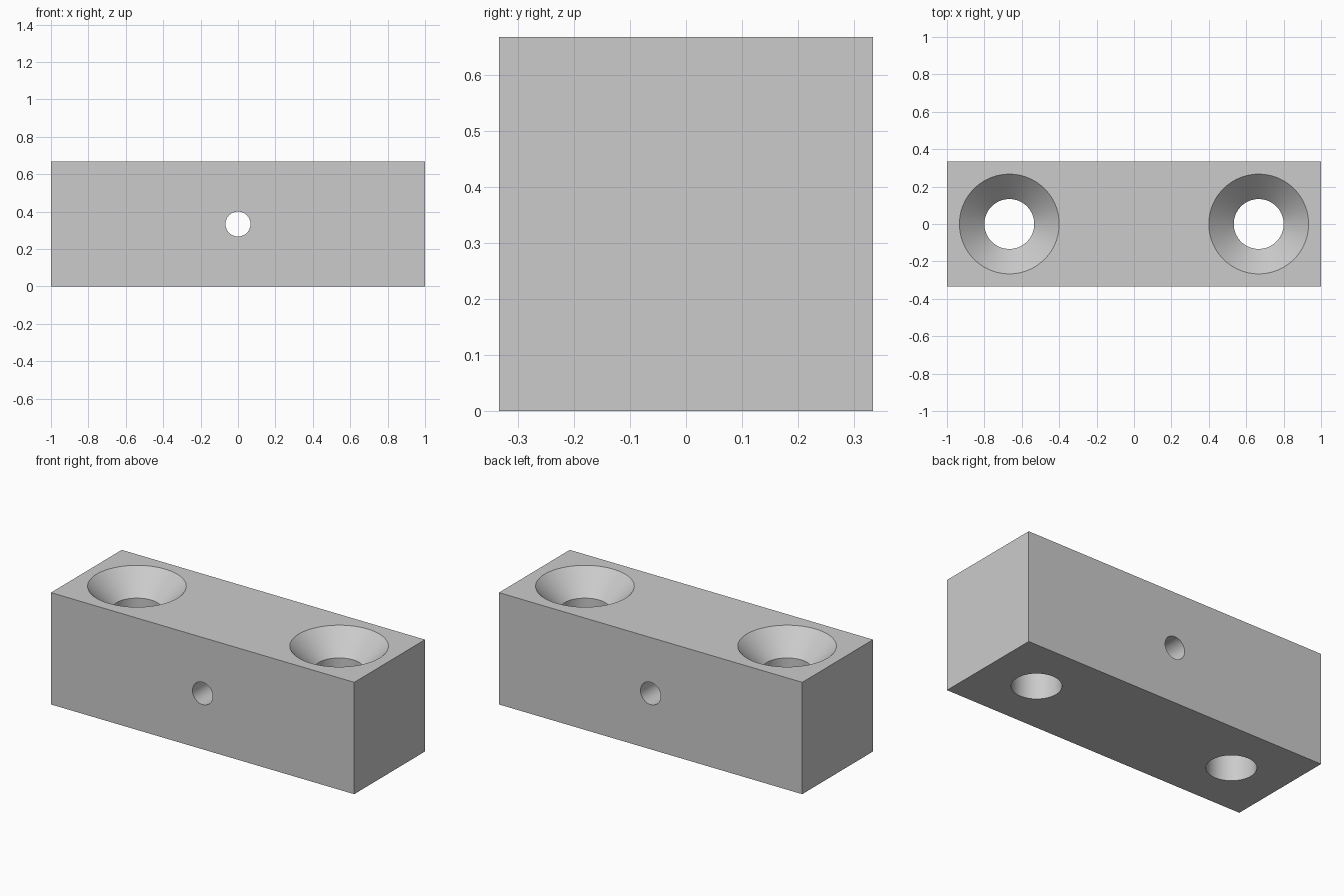
import bpy
import math

cube = bpy.data.objects.get("Cube")
if cube:
    bpy.data.objects.remove(cube, do_unlink=True)

LENGTH, SIDE = 2.0, 2 / 3
BORE, SINK, PIN = SIDE * 0.2, SIDE * 0.4, SIDE * 0.1
SEGMENTS = 96

grey = bpy.data.materials.new("plain grey")
grey.use_nodes = True
colour = (0.6, 0.6, 0.6, 1)
grey.diffuse_color = colour
grey.node_tree.nodes["Principled BSDF"].inputs["Base Color"].default_value = colour


def cutter(name, profile, location, rotation=(0, 0, 0)):
    """Closed solid turned around z from (radius, height) pairs."""
    verts = [(r * math.cos(a), r * math.sin(a), h)
             for r, h in profile
             for a in (math.tau * i / SEGMENTS for i in range(SEGMENTS))]
    faces = [(k * SEGMENTS + i, k * SEGMENTS + (i + 1) % SEGMENTS,
              (k + 1) * SEGMENTS + (i + 1) % SEGMENTS, (k + 1) * SEGMENTS + i)
             for k in range(len(profile) - 1) for i in range(SEGMENTS)]
    last = (len(profile) - 1) * SEGMENTS
    faces += [tuple(reversed(range(SEGMENTS))), tuple(range(last, last + SEGMENTS))]
    mesh = bpy.data.meshes.new(name)
    mesh.from_pydata(verts, [], faces)
    mesh.materials.append(grey)
    obj = bpy.data.objects.new(name, mesh)
    bpy.context.collection.objects.link(obj)
    obj.location, obj.rotation_euler = location, rotation
    obj.hide_render = True
    return obj


# Solid block
bpy.ops.mesh.primitive_cube_add(size=1, location=(0, 0, SIDE / 2))
block = bpy.context.object
block.name = "mounting_block"
block.scale = (LENGTH, SIDE, SIDE)
bpy.ops.object.transform_apply(location=True, rotation=False, scale=True)
block.data.materials.append(grey)

# Countersunk screw holes, with the cone carried on above the top face
over = 0.05
screw = [(BORE, -over), (BORE, SIDE - (SINK - BORE)), (SINK + over, SIDE + over)]
cutters = [cutter(f"{side}_screw_cutter", screw, (x, 0, 0))
           for side, x in (("left", SIDE), ("right", -SIDE))]

# Cross hole from front to back
pin = [(PIN, -SIDE), (PIN, SIDE)]
cutters.append(cutter("cross_hole_cutter", pin, (0, 0, SIDE / 2), (math.pi / 2, 0, 0)))

# Cut the holes and drop the helpers
bpy.context.view_layer.objects.active = block
for tool in cutters:
    cut = block.modifiers.new(tool.name, "BOOLEAN")
    cut.operation, cut.solver, cut.object = "DIFFERENCE", "EXACT", tool
    bpy.ops.object.modifier_apply(modifier=cut.name)
    bpy.data.objects.remove(tool, do_unlink=True)

bpy.ops.object.select_all(action="DESELECT")
block.select_set(True)
bpy.ops.object.shade_smooth_by_angle(angle=math.radians(30))
